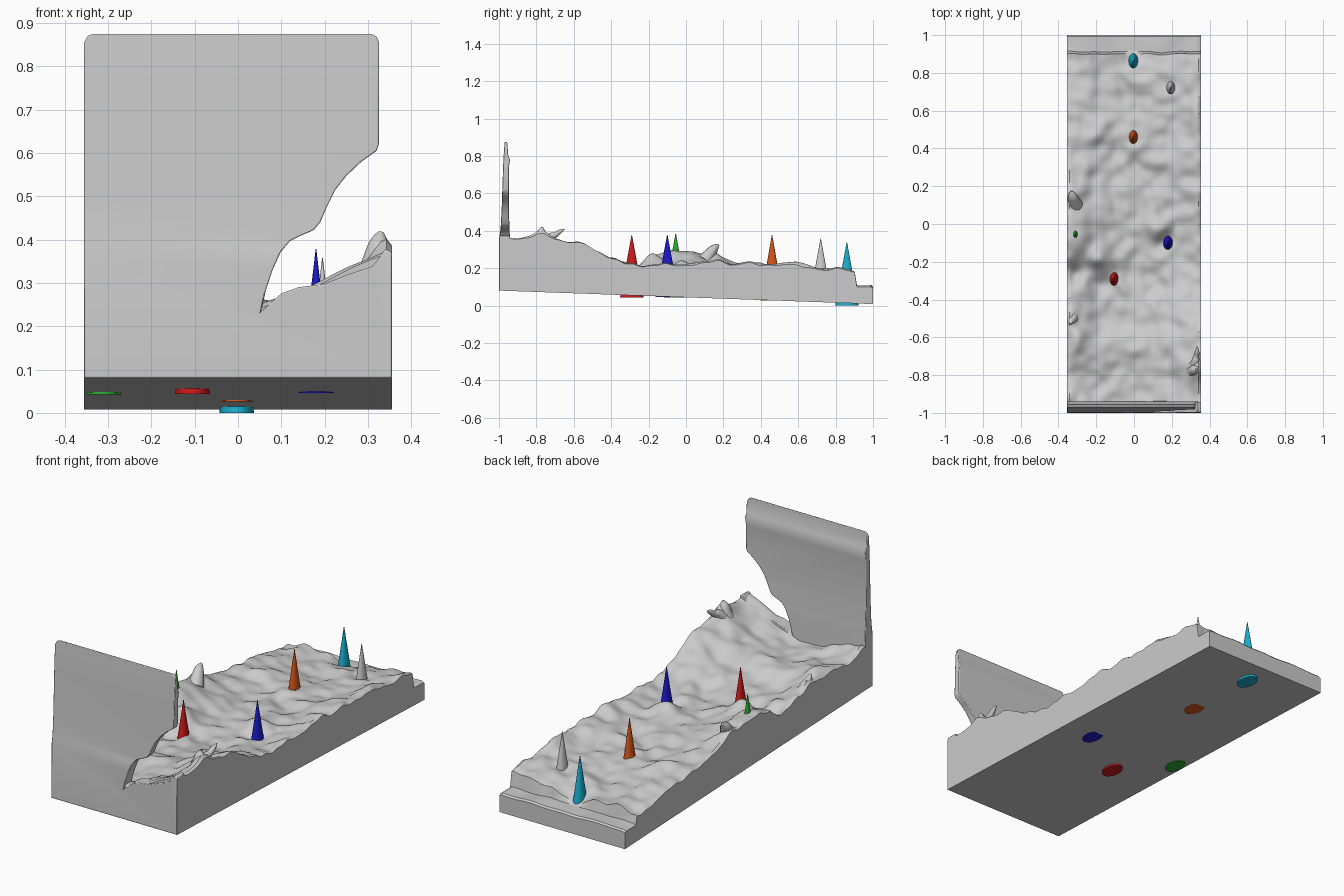
import bpy, bmesh, math
from mathutils import Vector, noise

if "Cube" in bpy.data.objects:
    bpy.data.objects.remove(bpy.data.objects["Cube"])

W = 0.355


def finish(name, bm, angle=40):
    bmesh.ops.recalc_face_normals(bm, faces=bm.faces[:])
    me = bpy.data.meshes.new(name)
    bm.to_mesh(me)
    bm.free()
    ob = bpy.data.objects.new(name, me)
    bpy.context.collection.objects.link(ob)
    bpy.ops.object.select_all(action='DESELECT')
    ob.select_set(True)
    bpy.context.view_layer.objects.active = ob
    bpy.ops.object.shade_smooth_by_angle(angle=math.radians(angle))
    return ob


def catmull(xs, vs, x):
    i = max(0, min(len(xs) - 2, sum(x >= k for k in xs) - 1))
    t = (x - xs[i]) / (xs[i + 1] - xs[i])
    a, b, c, d = vs[max(i - 1, 0)], vs[i], vs[i + 1], vs[min(i + 2, len(vs) - 1)]
    return b + 0.5 * t * (c - a + t * (2*a - 5*b + 4*c - d + t * (3*(b - c) + d - a)))


# Terrain heights across the slab, front row to back row
COLS = [-W, -0.18, 0, 0.18, W]
ROWS = {-1.0: (.30, .27, .24, .30, .38), -.85: (.28, .24, .23, .28, .355),
        -.7: (.27, .25, .24, .28, .355), -.5: (.265, .22, .22, .25, .31),
        -.3: (.24, .19, .185, .20, .23), -.1: (.27, .22, .19, .19, .215),
        .1: (.27, .21, .19, .20, .23), .3: (.23, .185, .175, .195, .235),
        .5: (.20, .18, .17, .185, .22), .7: (.18, .165, .16, .18, .205),
        .9: (.15, .15, .14, .165, .185)}
# Mounds and hollows: x, y, radius x, radius y, height
MOUNDS = [(-.31, -.06, .07, .09, .045), (-.18, -.19, .06, .06, .07), (-.33, .14, .04, .05, .03),
          (-.3, -.6, .06, .09, .04), (-.34, -.5, .03, .04, .03), (.335, -.77, .035, .06, .04),
          (.13, -.02, .06, .05, .05), (0, .46, .07, .08, .012), (-.12, -.5, .08, .08, -.02),
          (.08, .25, .08, .08, -.015), (-.2, .5, .08, .1, .015), (.33, .62, .03, .08, .02),
          (-.01, .89, .05, .05, -.015), (-.31, -.27, .04, .06, -.03), (-.34, -.92, .03, .04, .015)]


def height(x, y):
    if y > 0.905:
        return 0.105 + 0.006 * noise.noise(Vector((x * 8, y * 8, 2)))
    yy = min(y, 0.9)
    z = catmull(list(ROWS), [catmull(COLS, r, x) for r in ROWS.values()], yy)
    for mx, my, rx, ry, h in MOUNDS:
        z += h * math.exp(-((x - mx) / rx) ** 2 - ((y - my) / ry) ** 2)
    calm = min(1, 0.25 + (y + 1) / 0.08)
    p = Vector((x, y, 0))
    return z + calm * (0.02 * noise.noise(p * 7) + 0.018 * noise.noise(p * 14 + Vector((3, 1, 5))))


def floor(y):
    return 0.044 - 0.036 * y


# Slab with sculpted top and sloping underside
bm = bmesh.new()
NX = 56
ys = [-0.998 + 1.883 * j / 150 for j in range(151)] + [0.9, 0.912, 0.925, 0.95, 0.975, 0.992, 1.0]
grid = []
for y in ys:
    row = []
    for i in range(NX + 1):
        x = -W + 2 * W * i / NX
        wob = 0.014 * noise.noise(Vector((x * 10, 4, 0))) if 0.89 < y < 0.92 else 0
        z = height(x, y) - (0.008 if y in (1.0, ys[0]) else 0) - (0.007 if i in (0, NX) else 0)
        row.append(bm.verts.new((x, y + wob, z)))
    grid.append(row)
for a, b in zip(grid, grid[1:]):
    for i in range(NX):
        bm.faces.new((a[i], a[i + 1], b[i + 1], b[i]))
rim = grid[0] + [r[-1] for r in grid[1:]] + grid[-1][-2::-1] + [r[0] for r in grid[-2:0:-1]]
low = [bm.verts.new((v.co.x, v.co.y, floor(v.co.y))) for v in rim]
n = len(rim)
for i in range(n):
    k = (i + 1) % n
    bm.faces.new((rim[i], low[i], low[k], rim[k]))
bm.faces.new(low)
finish("terrain_slab", bm, 38)

# Upright front wall with a ragged broken corner, covering the slab front
outline = [(-W, .081), (W, .081), (W, .372), (.34, .378), (.31, .338), (.25, .318), (.2, .298),
           (.14, .290), (.1, .276), (.07, .248), (.053, .235), (.065, .285), (.08, .33),
           (.098, .37), (.12, .397), (.145, .409), (.175, .422), (.19, .44), (.205, .475),
           (.225, .515), (.25, .547), (.285, .58), (.32, .605), (.325, .62), (.326, .855),
           (.32, .868), (.308, .875), (-.335, .875), (-.347, .87), (-W, .855)]
bm = bmesh.new()
face = bm.faces.new([bm.verts.new((x, 0, z)) for x, z in outline])
ext = bmesh.ops.extrude_face_region(bm, geom=[face])
back = [g for g in ext["geom"] if isinstance(g, bmesh.types.BMVert)]
bmesh.ops.translate(bm, verts=back, vec=(0, 1, 0))
for cut in (.36, .4, .5, .74, .78, .8):
    bmesh.ops.bisect_plane(bm, geom=bm.verts[:] + bm.edges[:] + bm.faces[:],
                           plane_co=(0, 0, cut), plane_no=(0, 0, 1))
ZS = [.08, .2, .36, .4, .5, .74, .78, .8, .875]
FRONT = [-1, -1, -.999, -.992, -.986, -.978, -.976, -.975, -.970]
BACK = [-.935, -.935, -.941, -.943, -.947, -.947, -.940, -.950, -.956]
for v in bm.verts:
    v.co.y = catmull(ZS, BACK if v.co.y > .5 else FRONT, v.co.z)
wall = finish("front_wall", bm, 50)
bev = wall.modifiers.new("soft_edges", 'BEVEL')
bev.width, bev.segments, bev.limit_method = 0.005, 2, 'ANGLE'
bev.angle_limit = math.radians(50)


# Twisted spurs on the slab rim: points are x, y, z, radius
def spur(name, pts):
    cu = bpy.data.curves.new(name, 'CURVE')
    cu.dimensions, cu.bevel_depth, cu.bevel_resolution = '3D', 1, 3
    cu.use_fill_caps = True
    sp = cu.splines.new('NURBS')
    sp.points.add(len(pts) - 1)
    sp.use_endpoint_u, sp.order_u = True, 3
    for p, (x, y, z, r) in zip(sp.points, pts):
        p.co, p.radius = (x, y, z, 1), r
    ob = bpy.data.objects.new(name, cu)
    bpy.context.collection.objects.link(ob)
    bpy.ops.object.select_all(action='DESELECT')
    ob.select_set(True)
    bpy.context.view_layer.objects.active = ob
    bpy.ops.object.convert(target='MESH')
    bpy.ops.object.shade_smooth()


spur("right_rim_spur", [(.32, -.76, .33, .035), (.325, -.73, .37, .022), (.33, -.7, .375, .015),
                        (.335, -.67, .40, .012), (.335, -.65, .408, .003)])
spur("right_rim_peak", [(.315, -.78, .32, .04), (.323, -.775, .37, .03), (.327, -.772, .4, .022),
                        (.33, -.77, .418, .006)])
spur("left_rim_spur", [(-.31, .1, .24, .04), (-.32, .13, .28, .03), (-.328, .155, .31, .023),
                       (-.33, .175, .325, .006)])
spur("left_rim_spike", [(-.325, -.5, .26, .03), (-.332, -.51, .29, .018), (-.337, -.53, .315, .004)])

# Tapered pins passing through the slab: x, y, base z, tip z, colour
PINS = {"red_pin": (-.105, -.29, .044, .377, (.62, .01, .01, 1)),
        "blue_pin": (.18, -.1, .046, .378, (.01, .01, .6, 1)),
        "green_pin": (-.31, -.055, .042, .386, (.02, .42, .03, 1)),
        "orange_pin": (-.003, .46, .026, .377, (.65, .09, .01, 1)),
        "grey_pin": (.195, .72, .022, .358, None),
        "cyan_pin": (-.003, .86, 0, .338, (.01, .42, .62, 1))}
for name, (x, y, z0, z1, col) in PINS.items():
    bm = bmesh.new()
    bmesh.ops.create_cone(bm, cap_ends=True, segments=32, radius1=1, radius2=0.02, depth=1)
    for v in bm.verts:
        v.co = (x + v.co.x * .04, y + v.co.y * .0625, z0 + (v.co.z + .5) * (z1 - z0))
    pin = finish(name, bm)
    if col:
        mat = bpy.data.materials.new(name + "_paint")
        mat.diffuse_color = col
        mat.use_nodes = True
        mat.node_tree.nodes["Principled BSDF"].inputs["Base Color"].default_value = mat.diffuse_color
        pin.data.materials.append(mat)
